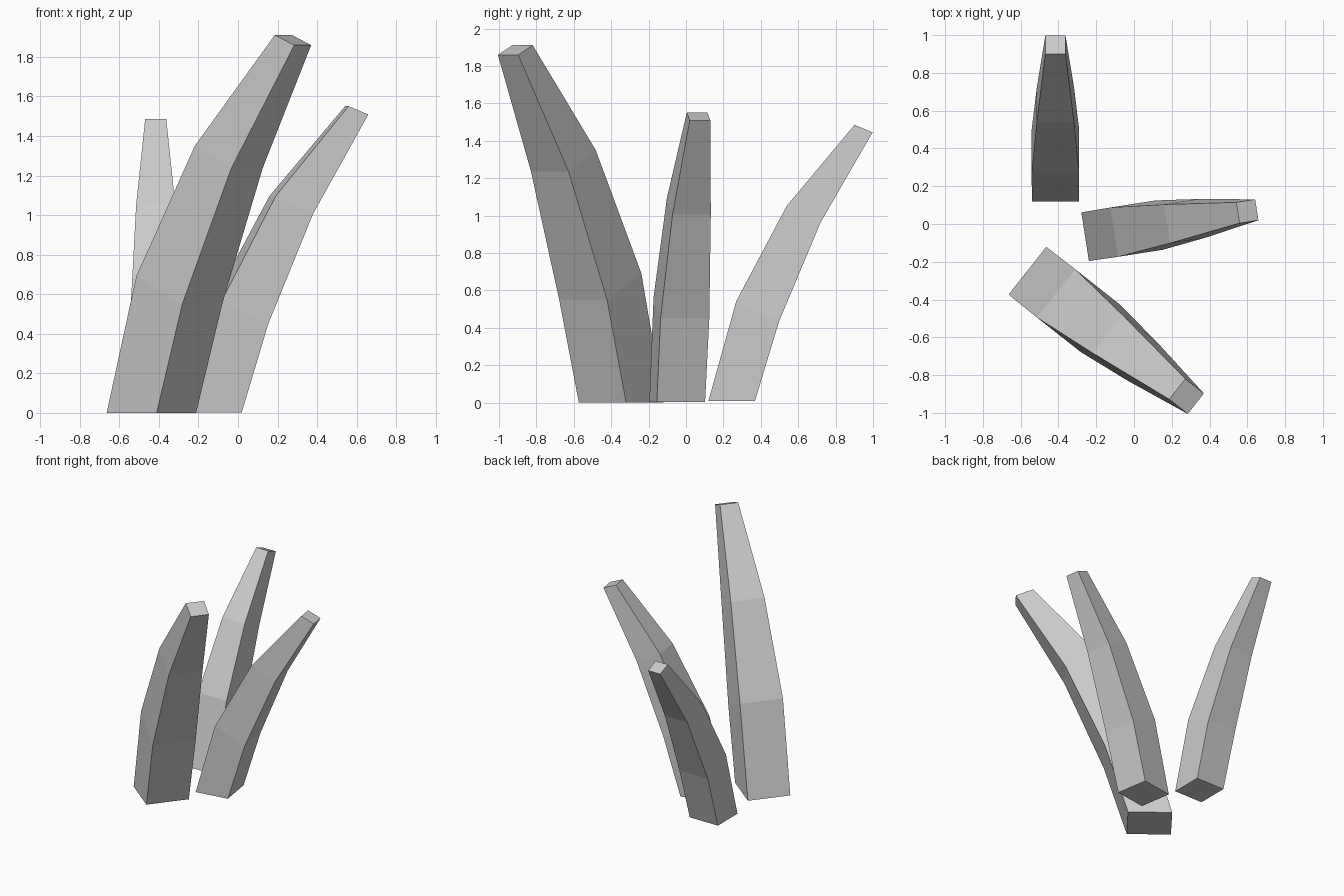
import bpy, bmesh
from math import cos, sin, radians

if "Cube" in bpy.data.objects:
    bpy.data.objects.remove(bpy.data.objects["Cube"])

# Shared curved, tapering profile: inner edge (r, z), outer edge (r, z), half width
PROFILE = [
    ((-0.161, 0.0), (0.161, 0.0), 0.161),
    ((0.032, 0.692), (0.328, 0.551), 0.163),
    ((0.381, 1.350), (0.616, 1.237), 0.128),
    ((0.850, 1.911), (0.975, 1.859), 0.069),
]


def spike(name, base, angle, size):
    """Four-sided blade leaning outward in the given direction."""
    c, s = cos(radians(angle)), sin(radians(angle))
    bm = bmesh.new()
    rings = []
    for inner, outer, w in PROFILE:
        ring = []
        for (r, z), side in ((inner, -w), (outer, -w), (outer, w), (inner, w)):
            ring.append(bm.verts.new((base[0] + size * (r * c - side * s),
                                      base[1] + size * (r * s + side * c),
                                      base[2] + size * z)))
        rings.append(ring)
    for a, b in zip(rings, rings[1:]):
        for i in range(4):
            j = (i + 1) % 4
            bm.faces.new((a[i], a[j], b[j], b[i]))
    bm.faces.new(rings[0][::-1])
    bm.faces.new(rings[-1])
    bmesh.ops.recalc_face_normals(bm, faces=bm.faces)
    mesh = bpy.data.meshes.new(name)
    bm.to_mesh(mesh)
    bm.free()
    bpy.context.collection.objects.link(bpy.data.objects.new(name, mesh))


# Three blades of the tuft
spike("large_blade", (-0.438, -0.347, 0.0), -38.3, 1.0)
spike("back_blade", (-0.416, 0.244, 0.008), 90, 0.773)
spike("right_blade", (-0.130, -0.047, 0.003), 8.9, 0.81)
